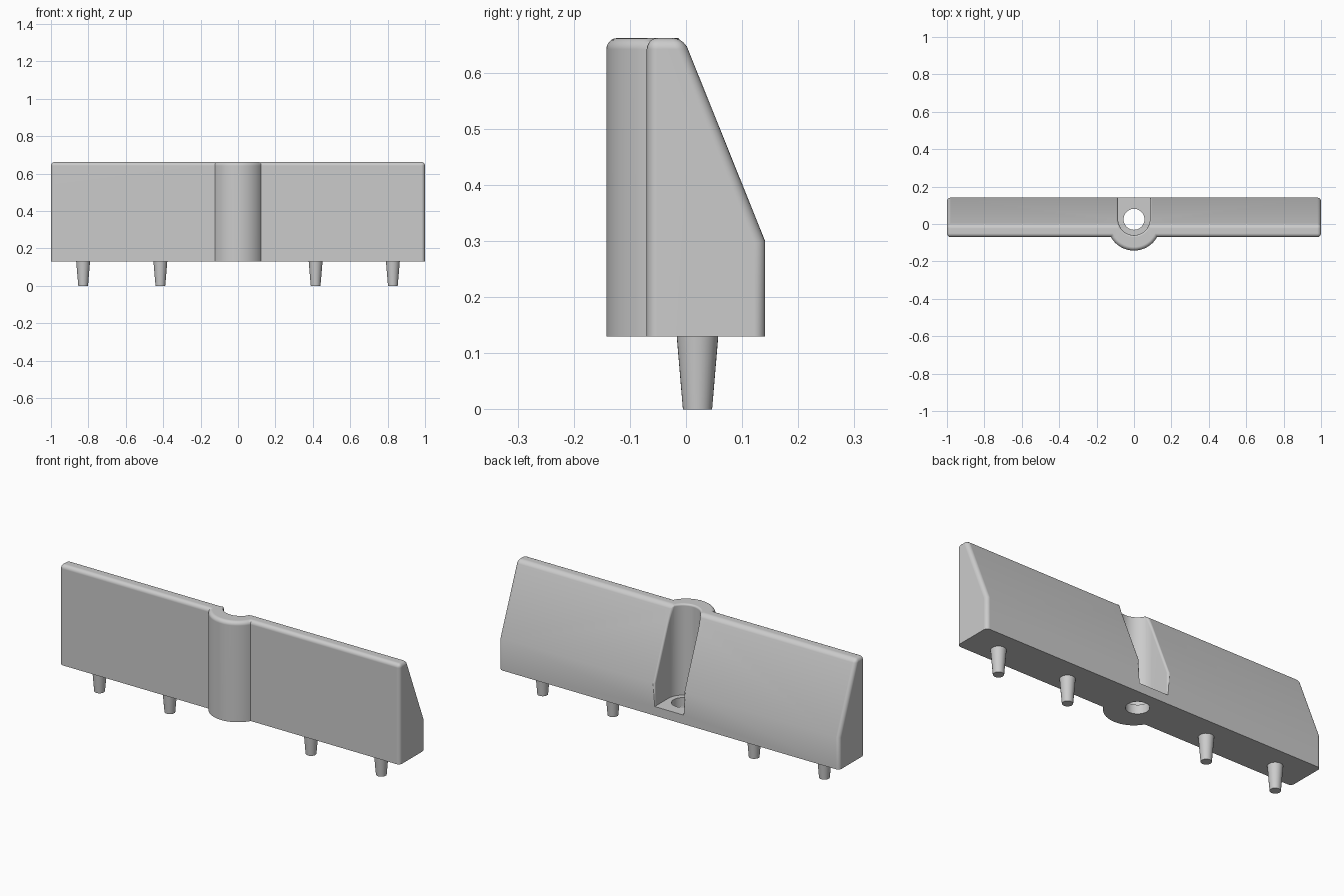
import bpy, bmesh
from math import sin, cos, pi, radians, asin
from mathutils import Matrix

if "Cube" in bpy.data.objects:
    bpy.data.objects.remove(bpy.data.objects["Cube"], do_unlink=True)

BASE, TOP, FRONT, BACK = 0.13, 0.662, -0.07, 0.141
FLOOR = 0.178            # pocket floor height
BOSS_R = 0.142
HOLE_Y, HOLE_R, POCKET_R = 0.025, 0.056, 0.085

grey = bpy.data.materials.new("light_grey")
grey.use_nodes = True
colour = (0.6, 0.6, 0.6, 1)
grey.diffuse_color = colour
grey.node_tree.nodes["Principled BSDF"].inputs["Base Color"].default_value = colour


def add_object(name, bm):
    bmesh.ops.recalc_face_normals(bm, faces=bm.faces)
    mesh = bpy.data.meshes.new(name)
    bm.to_mesh(mesh)
    bm.free()
    mesh.materials.append(grey)
    obj = bpy.data.objects.new(name, mesh)
    bpy.context.collection.objects.link(obj)
    return obj


def prism(name, points, offset):
    """Extrude a closed outline along the offset vector."""
    bm = bmesh.new()
    face = bm.faces.new([bm.verts.new(p) for p in points])
    out = bmesh.ops.extrude_face_region(bm, geom=[face])
    verts = [v for v in out["geom"] if isinstance(v, bmesh.types.BMVert)]
    bmesh.ops.translate(bm, verts=verts, vec=offset)
    return add_object(name, bm)


def arc(cy, r, a0, a1, n, z):
    return [(r * cos(a0 + (a1 - a0) * i / n), cy + r * sin(a0 + (a1 - a0) * i / n), z)
            for i in range(n + 1)]


def activate(obj):
    bpy.ops.object.select_all(action="DESELECT")
    obj.select_set(True)
    bpy.context.view_layer.objects.active = obj


def cut(obj, cutter):
    mod = obj.modifiers.new("cut", "BOOLEAN")
    mod.operation, mod.solver, mod.object = "DIFFERENCE", "EXACT", cutter
    activate(obj)
    bpy.ops.object.modifier_apply(modifier=mod.name)
    bpy.data.objects.remove(cutter, do_unlink=True)


# Wall with the rounded boss on its front
start = asin(FRONT / BOSS_R)
outline = [(1, FRONT, BASE), (1, BACK, BASE), (-1, BACK, BASE), (-1, FRONT, BASE)]
outline += arc(0, BOSS_R, -pi - start, start, 32, BASE)
wall = prism("wall", outline, (0, 0, TOP - BASE))

# Sloping back
cut(wall, prism("slope_cutter", [(-1.2, BACK, 0.3), (-1.2, -0.0045, TOP), (-1.2, -0.045, 0.762),
                                 (-1.2, 0.4, 0.762), (-1.2, 0.4, 0.3)], (2.4, 0, 0)))
# Pocket open to the back, with a hole through its floor
pocket = [(-POCKET_R, 0.3, FLOOR)] + arc(HOLE_Y, POCKET_R, pi, 2 * pi, 22, FLOOR)
pocket.append((POCKET_R, 0.3, FLOOR))
cut(wall, prism("pocket_cutter", pocket, (0, 0, 0.7)))
cut(wall, prism("hole_cutter", arc(HOLE_Y, HOLE_R, 0, 2 * pi, 40, 0.05)[:-1], (0, 0, 0.2)))

# Rounded outer edges and a finer rounding on the pocket rim
bm = bmesh.new()
bm.from_mesh(wall.data)
bmesh.ops.remove_doubles(bm, verts=bm.verts, dist=0.0002)
weight = bm.edges.layers.float.new("bevel_weight_edge")
for e in bm.edges:
    if len(e.link_faces) != 2 or not e.is_convex or e.calc_face_angle() < 0.5:
        continue
    if max(v.co.z for v in e.verts) < FLOOR + 0.002:
        continue
    mid = (e.verts[0].co + e.verts[1].co) / 2
    rim = abs(mid.x) < POCKET_R + 0.001 and mid.y > HOLE_Y - POCKET_R - 0.001
    e[weight] = 0.5 if rim else 1
bm.to_mesh(wall.data)
bm.free()
bevel = wall.modifiers.new("rounding", "BEVEL")
bevel.limit_method, bevel.width, bevel.segments = "WEIGHT", 0.02, 5
bevel.use_clamp_overlap = False
activate(wall)
bpy.ops.object.modifier_apply(modifier=bevel.name)
bpy.ops.object.shade_smooth_by_angle(angle=radians(30))
normals = wall.modifiers.new("normals", "WEIGHTED_NORMAL")
normals.keep_sharp = True

# Tapered pegs underneath
for side, sign in (("left", 1), ("right", -1)):
    for place, x in (("inner", 0.415), ("outer", 0.828)):
        bm = bmesh.new()
        bmesh.ops.create_cone(bm, cap_ends=True, segments=32, radius1=0.026, radius2=0.037,
                              depth=BASE, matrix=Matrix.Translation((sign * x, 0.0205, BASE / 2)))
        activate(add_object(f"{side}_{place}_peg", bm))
        bpy.ops.object.shade_smooth_by_angle(angle=radians(30))
